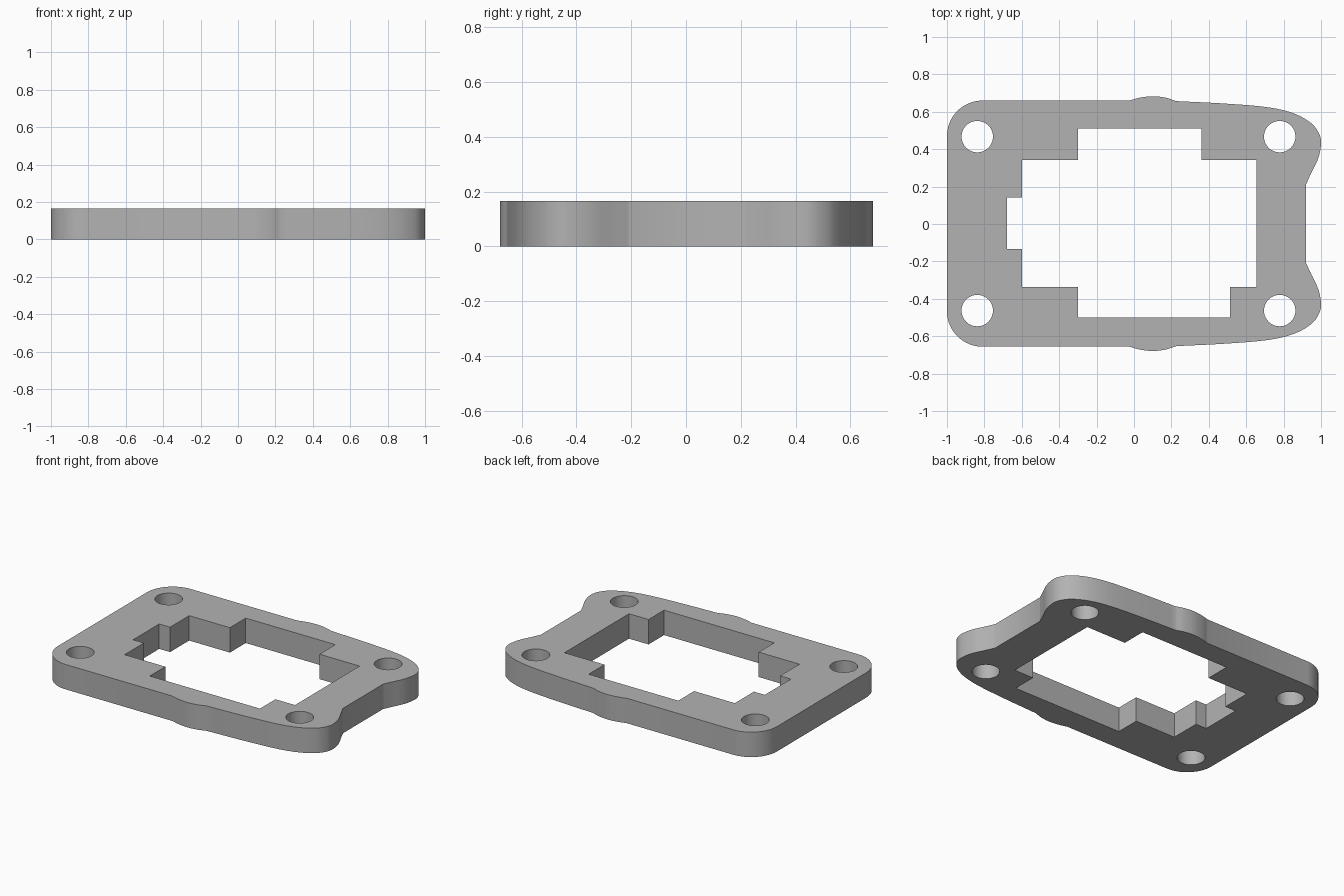
import bpy
import bmesh
from math import sin, cos, pi, radians
from mathutils import Vector
from mathutils.geometry import interpolate_bezier

cube = bpy.data.objects.get("Cube")
if cube:
    bpy.data.objects.remove(cube)

THICK = 0.166
MID = 0.002      # y of the symmetry line


def arc(cx, cy, r, start, end, steps):
    angles = [radians(start + (end - start) * i / steps) for i in range(steps + 1)]
    return [(cx + r * cos(a), cy + r * sin(a)) for a in angles]


def smooth_path(points, steps=8):
    """Smooth path passing through all the points."""
    p = [Vector((x, y, 0)) for x, y in points]
    p = [2 * p[0] - p[1]] + p + [2 * p[-1] - p[-2]]
    out = []
    for a, b, c, d in zip(p, p[1:], p[2:], p[3:]):
        k = (c - b).length / 3
        h1 = b + (c - a).normalized() * k
        h2 = c - (d - b).normalized() * k
        out += [(v.x, v.y) for v in interpolate_bezier(b, h1, h2, c, steps + 1)[:-1]]
    return out + [points[-1]]


# Upper half of the outer edge, from the left side round to the right side
corner = arc(-0.81, 0.468, 0.19, 180, 90, 20)
bump = smooth_path([(-0.025, 0.658), (0.03, 0.673), (0.10, 0.681),
                    (0.17, 0.673), (0.225, 0.655)], 5)
lobe = smooth_path([(0.225, 0.655), (0.5, 0.641), (0.73, 0.62), (0.86, 0.587),
                    (0.95, 0.535), (0.99, 0.48), (1.0, 0.43), (0.985, 0.35),
                    (0.945, 0.265), (0.92, 0.21)])
half = corner + bump + lobe[1:]
outline = ([(x, y + MID) for x, y in half]
           + [(x, MID - y) for x, y in reversed(half)])

# Stepped central opening
opening = [(-0.3, 0.51), (0.36, 0.51), (0.36, 0.343), (0.656, 0.343),
           (0.656, -0.337), (0.512, -0.337), (0.512, -0.5), (-0.3, -0.5),
           (-0.3, -0.337), (-0.6, -0.337), (-0.6, -0.133), (-0.68, -0.133),
           (-0.68, 0.142), (-0.6, 0.142), (-0.6, 0.343), (-0.3, 0.343)]

# Four round bolt holes
holes = [arc(x, MID + s * 0.465, 0.084, 0, 360, 48)[:-1]
         for x in (-0.838, 0.779) for s in (-1, 1)]

# Fill the outline around its openings and extrude it
bm = bmesh.new()
for loop in [outline, opening] + holes:
    verts = [bm.verts.new((x, y, 0)) for x, y in loop]
    for a, b in zip(verts, verts[1:] + verts[:1]):
        bm.edges.new((a, b))
bmesh.ops.triangle_fill(bm, use_beauty=True, edges=bm.edges[:], normal=(0, 0, 1))
raised = bmesh.ops.extrude_face_region(bm, geom=bm.faces[:], use_keep_orig=True)
bmesh.ops.translate(bm, vec=(0, 0, THICK),
                    verts=[g for g in raised["geom"] if isinstance(g, bmesh.types.BMVert)])
bmesh.ops.recalc_face_normals(bm, faces=bm.faces[:])
mesh = bpy.data.meshes.new("gasket_plate")
bm.to_mesh(mesh)
bm.free()

plate = bpy.data.objects.new("gasket_plate", mesh)
bpy.context.collection.objects.link(plate)

# Plain grey
grey = bpy.data.materials.new("grey")
grey.use_nodes = True
colour = (0.45, 0.45, 0.45, 1)
grey.diffuse_color = colour
grey.node_tree.nodes["Principled BSDF"].inputs["Base Color"].default_value = colour
mesh.materials.append(grey)

# Smooth walls with crisp edges
bpy.ops.object.select_all(action="DESELECT")
plate.select_set(True)
bpy.context.view_layer.objects.active = plate
bpy.ops.object.shade_smooth_by_angle(angle=radians(30))
